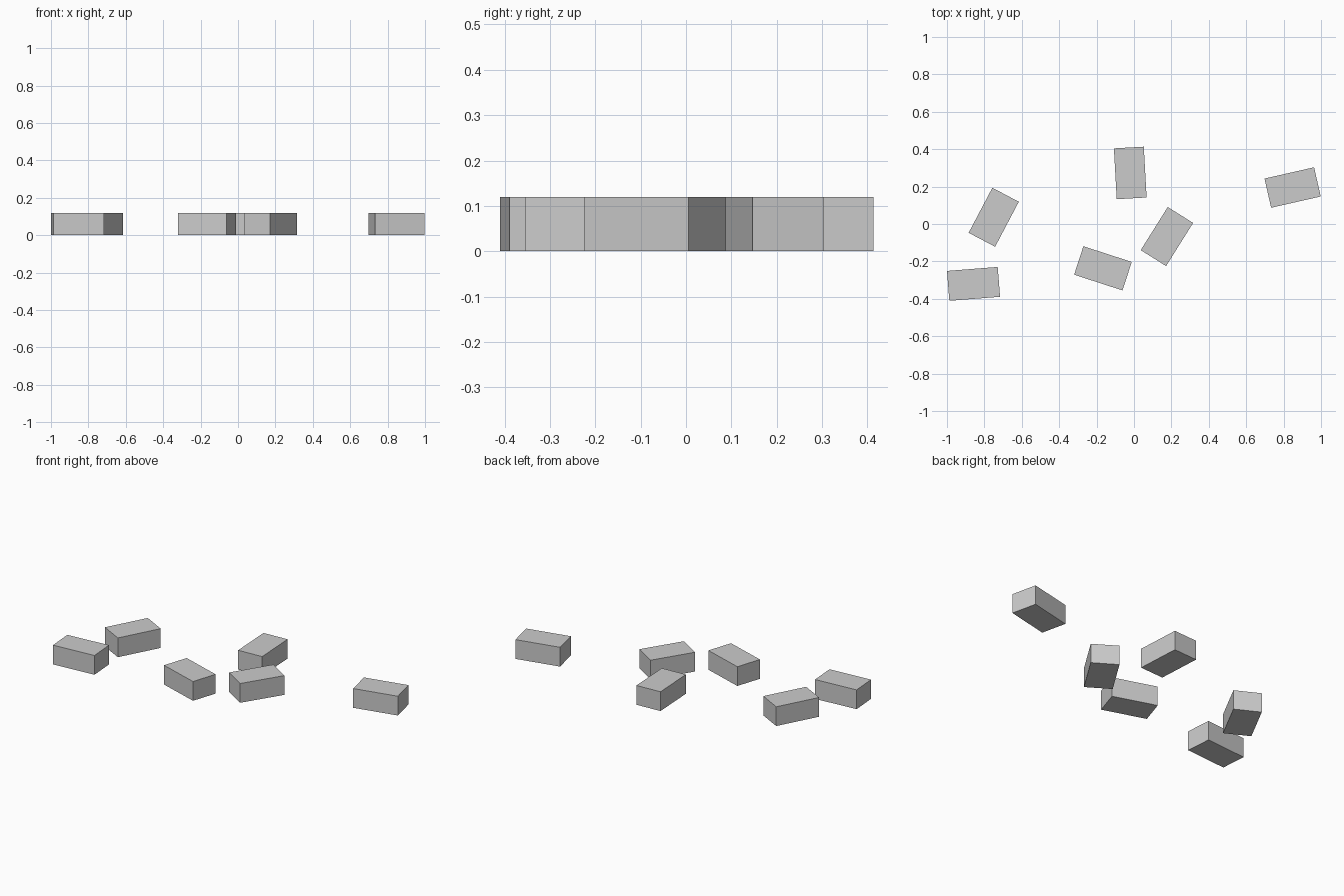
import bpy, math

if "Cube" in bpy.data.objects:
    bpy.data.objects.remove(bpy.data.objects["Cube"])

# One flat grey for all blocks
grey = bpy.data.materials.new("light_grey")
grey.diffuse_color = (0.6, 0.6, 0.6, 1)
grey.use_nodes = True
grey.node_tree.nodes["Principled BSDF"].inputs["Base Color"].default_value = grey.diffuse_color

LENGTH, WIDTH, HEIGHT = 0.272, 0.16, 0.12

# Scattered bricks: centre x, centre y, turn in degrees
bricks = [
    (-0.858, -0.32, 4.5),
    (-0.75, 0.036, 62.2),
    (-0.02, 0.273, 93.2),
    (0.848, 0.195, 12.8),
    (0.176, -0.067, 57.9),
    (-0.166, -0.237, -18.0),
]

for i, (x, y, turn) in enumerate(bricks, 1):
    bpy.ops.mesh.primitive_cube_add(size=1, location=(x, y, HEIGHT / 2),
                                    rotation=(0, 0, math.radians(turn)))
    brick = bpy.context.object
    brick.name = f"brick_{i}"
    brick.scale = (LENGTH, WIDTH, HEIGHT)
    brick.data.materials.append(grey)
